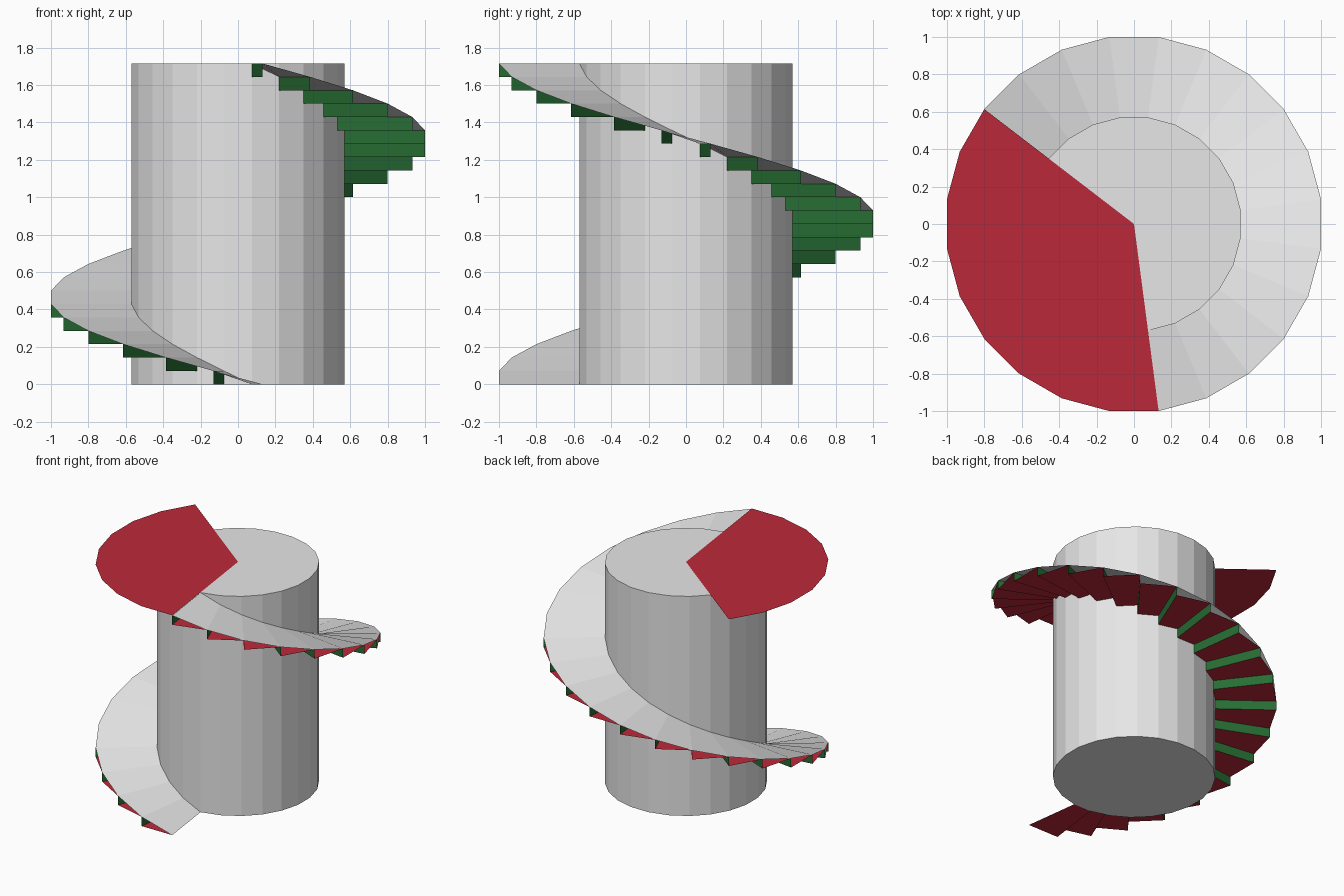
import bpy
from math import cos, sin, radians

cube = bpy.data.objects.get("Cube")
if cube:
    bpy.data.objects.remove(cube, do_unlink=True)

STEPS = 24
TURN = 360 / STEPS
START = -90 + TURN / 2
OUTER = 1 / cos(radians(TURN / 2))
INNER = 0.57 * OUTER
HEIGHT = 1.715
RISE = HEIGHT / STEPS


def material(name, colour):
    mat = bpy.data.materials.new(name)
    mat.use_nodes = True
    mat.diffuse_color = (*colour, 1)
    mat.node_tree.nodes["Principled BSDF"].inputs["Base Color"].default_value = (*colour, 1)
    return mat


grey = material("light_grey", (0.8, 0.8, 0.8))
red = material("deep_red", (0.5, 0.022, 0.042))
green = material("dark_green", (0.02, 0.155, 0.034))


def point(radius, step, z):
    """Point on the spiral, which climbs clockwise."""
    a = radians(START - TURN * step)
    return (radius * cos(a), radius * sin(a), z)


def build(name, faces, mat):
    verts, polys = [], []
    for face in faces:
        polys.append(range(len(verts), len(verts) + len(face)))
        verts += face
    mesh = bpy.data.meshes.new(name)
    mesh.from_pydata(verts, [], [list(p) for p in polys])
    mesh.materials.append(mat)
    obj = bpy.data.objects.new(name, mesh)
    bpy.context.collection.objects.link(obj)
    return obj


# Central column
def ring(z):
    return [point(INNER, -k, z) for k in range(STEPS)]


low, high = ring(0), ring(HEIGHT)
sides = [[low[k - 1], low[k], high[k], high[k - 1]] for k in range(STEPS)]
build("column", sides + [high, low[::-1]], grey)

# Thin ramp, flat treads and upright risers
ramp, treads, risers = [], [], []
for k in range(STEPS):
    z0, z1 = k * RISE, (k + 1) * RISE
    ramp.append([point(INNER, k, z0), point(INNER, k + 1, z1),
                 point(OUTER, k + 1, z1), point(OUTER, k, z0)])
    treads.append([point(INNER, k, z0), point(INNER, k + 1, z0),
                   point(OUTER, k + 1, z0), point(OUTER, k, z0)])
    risers.append([point(INNER, k + 1, z0), point(INNER, k + 1, z1),
                   point(OUTER, k + 1, z1), point(OUTER, k + 1, z0)])
build("ramp", ramp, grey)
build("treads", treads, red)
build("risers", risers, green)

# Top landing, a wedge reaching the column centre
top = HEIGHT + 0.002
arc = [point(OUTER, k, top) for k in range(9, -1, -1)]
build("landing", [[(0, 0, top)] + arc], red)
